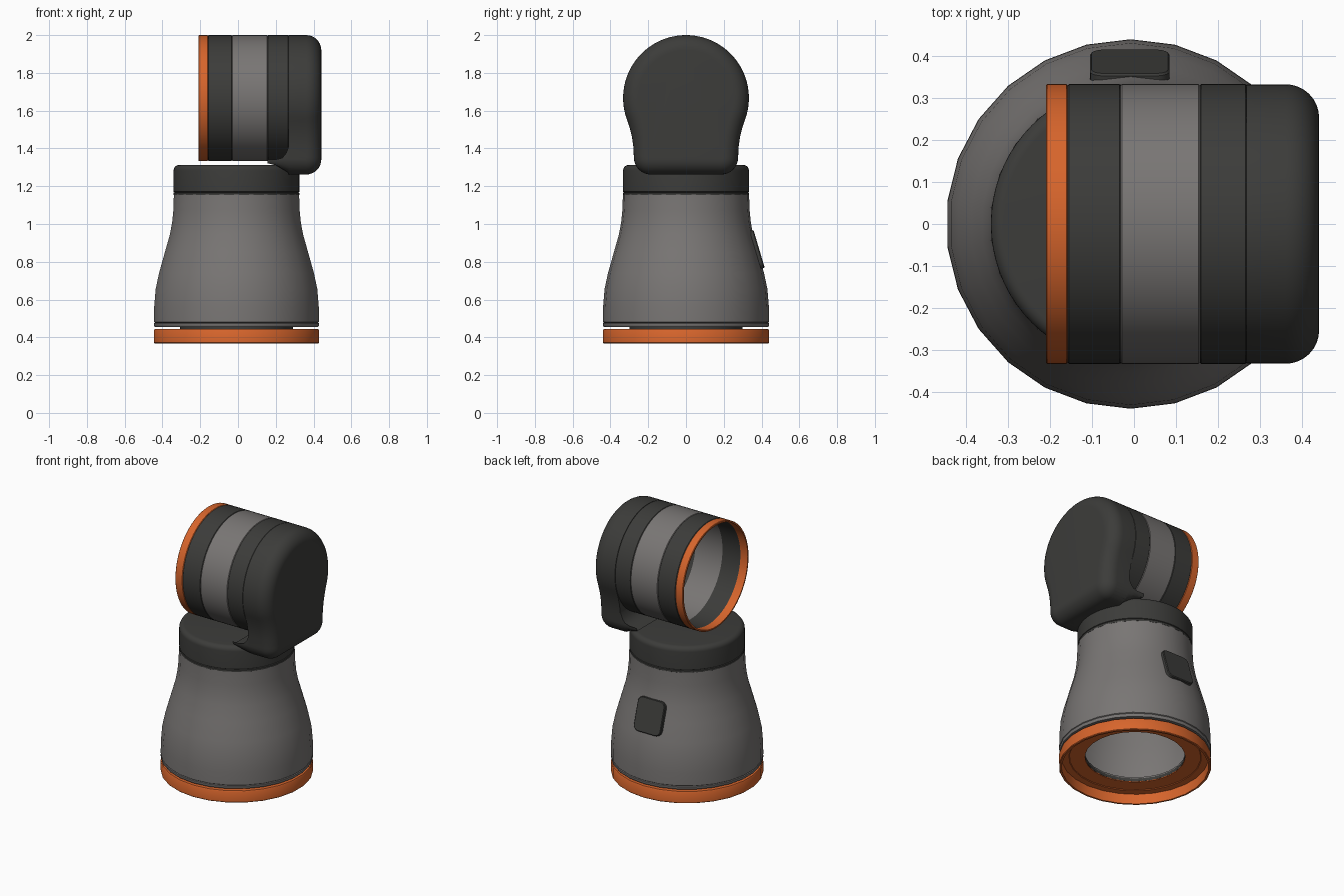
import bpy, bmesh
from math import sin, cos, pi, radians
from mathutils import Matrix, Vector

if "Cube" in bpy.data.objects:
    bpy.data.objects.remove(bpy.data.objects["Cube"])

CX = -0.008          # axis of the lower body
HZ, HR = 1.667, 0.333  # axis height and radius of the head barrel


def material(name, rgb):
    m = bpy.data.materials.new(name)
    m.diffuse_color = (*rgb, 1)
    m.use_nodes = True
    m.node_tree.nodes["Principled BSDF"].inputs["Base Color"].default_value = m.diffuse_color
    return m


dark = material("dark_rubber", (0.045, 0.045, 0.042))
grey = material("grey_shell", (0.19, 0.18, 0.175))
orange = material("orange_trim", (0.68, 0.13, 0.025))


def finish(name, bm, mat, angle=35):
    bmesh.ops.recalc_face_normals(bm, faces=bm.faces[:])
    me = bpy.data.meshes.new(name)
    bm.to_mesh(me)
    bm.free()
    ob = bpy.data.objects.new(name, me)
    bpy.context.collection.objects.link(ob)
    me.materials.append(mat)
    bpy.ops.object.select_all(action='DESELECT')
    ob.select_set(True)
    bpy.context.view_layer.objects.active = ob
    bpy.ops.object.shade_smooth_by_angle(angle=radians(angle))
    return ob


def bridge(bm, rings, closed=False, caps=False):
    rings = [[bm.verts.new(p) for p in r] for r in rings]
    n = len(rings[0])
    pairs = list(zip(rings, rings[1:]))
    if closed:
        pairs.append((rings[-1], rings[0]))
    for a, b in pairs:
        for i in range(n):
            j = (i + 1) % n
            bm.faces.new((a[i], a[j], b[j], b[i]))
    if caps:
        bm.faces.new(rings[0])
        bm.faces.new(rings[-1])


def lathe(name, profile, seg, mat, axis='z', hollow=True):
    """Spin (radius, height) points round the body (z) or barrel (x) axis."""
    rings = []
    for r, h in profile:
        ring = []
        for i in range(seg):
            a = 2 * pi * i / seg
            if axis == 'z':
                ring.append((CX - r * sin(a), r * cos(a), h))
            else:
                ring.append((h, r * cos(a), HZ + r * sin(a)))
        rings.append(ring)
    bm = bmesh.new()
    bridge(bm, rings, closed=hollow, caps=not hollow)
    return finish(name, bm, mat)


# base trim: thin rim with a recessed flange
lathe("base_trim", [(0.436, 0.368), (0.44, 0.372), (0.44, 0.436), (0.436, 0.443),
                    (0.29, 0.443), (0.29, 0.436), (0.38, 0.436), (0.383, 0.432),
                    (0.425, 0.432), (0.425, 0.368)], 26, orange)
lathe("base_collar", [(0.30, 0.44), (0.30, 0.46), (0.288, 0.46), (0.288, 0.44)], 52, dark)

# tapered body shell
outer = [(0.436, 0.456), (0.44, 0.462), (0.44, 0.474), (0.435, 0.477), (0.44, 0.481),
         (0.439, 0.56), (0.431, 0.656), (0.413, 0.74), (0.382, 0.85), (0.355, 0.945),
         (0.343, 1.01), (0.337, 1.07), (0.334, 1.155)]
inner = [(r - 0.012, z) for r, z in reversed(outer[5:])]
lathe("body_shell", [(0.29, 0.456)] + outer + inner + [(0.425, 0.468), (0.29, 0.468)], 26, grey)

# collar on top of the body
rim = [(0.303 + 0.03 * cos(a), 1.283 + 0.03 * sin(a)) for a in [k * pi / 12 for k in range(7)]]
lathe("top_collar", [(0.328, 1.15), (0.333, 1.153), (0.333, 1.165), (0.328, 1.168),
                     (0.333, 1.171)] + rim, 72, dark, hollow=False)

# rear button, tilted to follow the taper
bm = bmesh.new()
tilt = Matrix.Translation((-0.010, 0.3755, 0.865)) @ Matrix.Rotation(radians(16.5), 4, 'X')


def rounded_rect(w, h, r, y):
    pts = []
    for q, (sx, sz) in enumerate([(1, 1), (-1, 1), (-1, -1), (1, -1)]):
        for k in range(6):
            a = (q + k / 5) * pi / 2
            pts.append(tilt @ Vector((sx * (w - r) + r * cos(a), y, sz * (h - r) + r * sin(a))))
    return pts


bridge(bm, [rounded_rect(0.095, 0.104, 0.035, -0.025), rounded_rect(0.095, 0.104, 0.035, 0.007),
            rounded_rect(0.091, 0.100, 0.031, 0.012)], caps=True)
finish("rear_button", bm, dark)


# barrel bands, open at the left end
def band(name, x0, x1, mat):
    c, t = 0.003, 0.011
    lathe(name, [(HR - c, x0), (HR, x0 + c), (HR, x1 - c), (HR - c, x1),
                 (HR - t, x1), (HR - t, x0)], 72, mat, axis='x')


for name, x0, x1, mat in [("barrel_trim", -0.21, -0.158, orange),
                          ("barrel_front_band", -0.158, -0.032, dark),
                          ("barrel_middle_band", -0.032, 0.157, grey),
                          ("barrel_rear_band", 0.157, 0.268, dark)]:
    band(name, x0, x1, mat)

# end housing: round head flowing into a squared neck, rounded outer edge
half = [(HR * cos(a), HZ + HR * sin(a)) for a in [radians(90 - 112 * k / 28) for k in range(29)]]
half += [(0.297, 1.505), (0.286, 1.46), (0.279, 1.41), (0.276, 1.355)]
half += [(0.186 + 0.09 * cos(a), 1.352 - 0.09 * sin(a)) for a in [k * pi / 16 for k in range(1, 9)]]
outline = [Vector(p) for p in half] + [Vector((-y, z)) for y, z in reversed(half[1:])]


def inset(d):
    pts, n = [], len(outline)
    for i, p in enumerate(outline):
        t = (outline[(i + 1) % n] - p).normalized() + (p - outline[i - 1]).normalized()
        t.normalize()
        pts.append(p + Vector((t.y, -t.x)) * d)
    return pts


R = 0.08
steps = [(0.0, 0.268)] + [(R * (1 - cos(a)), 0.441 - R + R * sin(a))
                          for a in [k * pi / 16 for k in range(9)]]
bm = bmesh.new()
bridge(bm, [[(x, p.x, p.y) for p in inset(d)] for d, x in steps], caps=True)
finish("end_housing", bm, dark, 40)

# neck lip joining the housing to the collar
lip = [(0.30, 1.45), (0.272, 1.44), (0.268, 1.41), (0.255, 1.375), (0.235, 1.35), (0.205, 1.334),
       (0.155, 1.322), (0.20, 1.311), (0.24, 1.288), (0.27, 1.27), (0.30, 1.262), (0.36, 1.262)]


def floor_z(y):
    e = max(0.0, abs(y) - 0.186)
    return 1.352 - (max(0.0, 0.09 ** 2 - e * e)) ** 0.5


ys = [0.2755 * sin(pi / 2 * (k / 12 - 1)) for k in range(25)]
bm = bmesh.new()
bridge(bm, [[(x, y, max(z, floor_z(y))) for x, z in lip] for y in ys], caps=True)
bmesh.ops.remove_doubles(bm, verts=bm.verts[:], dist=0.0002)
finish("neck_lip", bm, dark, 40)
